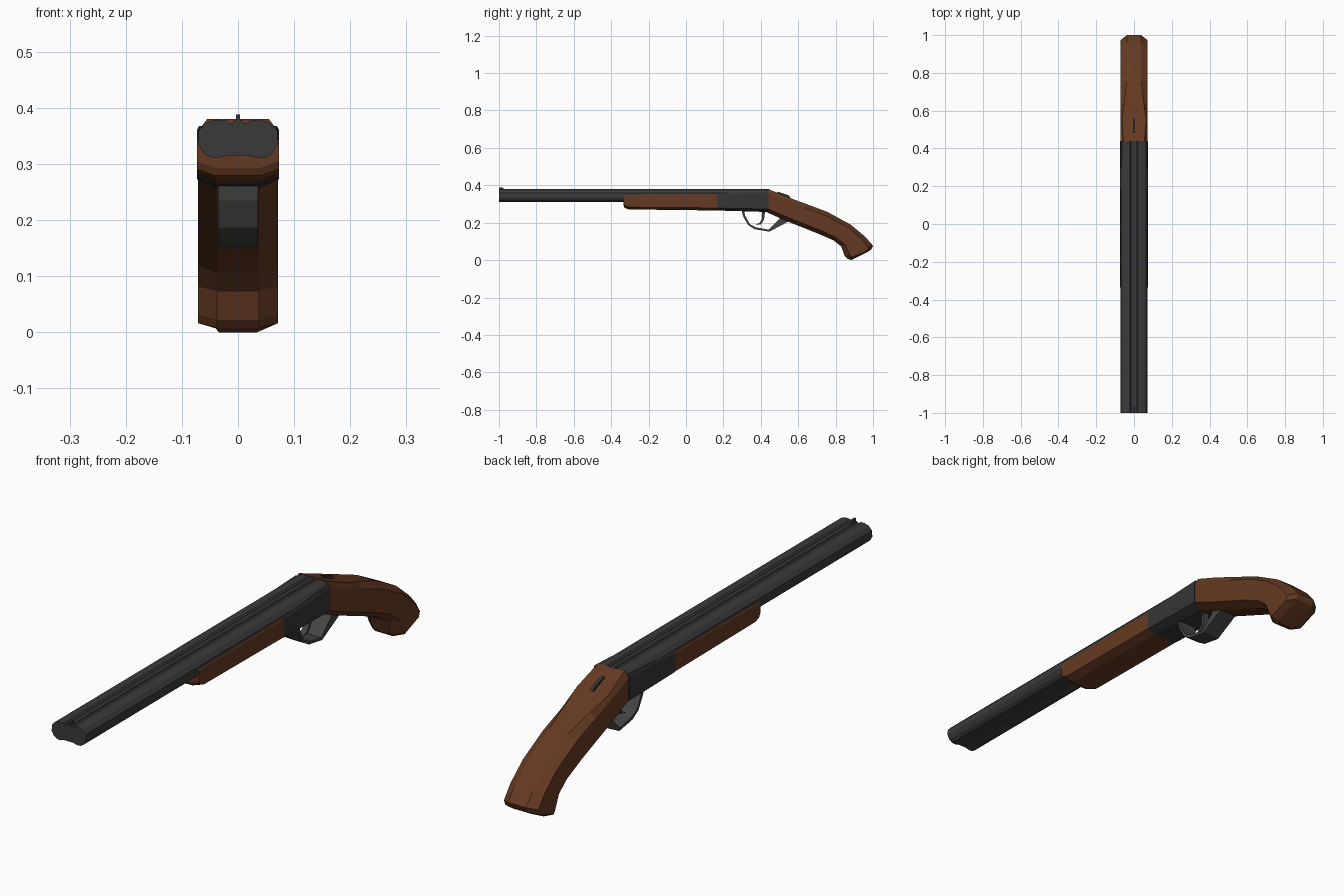
import bpy, bmesh


def material(name, rgb):
    m = bpy.data.materials.new(name)
    m.diffuse_color = (*rgb, 1)
    return m


STEEL = material("dark_steel", (0.042, 0.042, 0.042))
DARK = material("receiver_steel", (0.036, 0.036, 0.036))
GUARD = material("guard_steel", (0.06, 0.062, 0.056))
WOOD = material("wood", (0.13, 0.042, 0.016))


def loft(name, rings, mat):
    """Join equal-length point rings with quads and cap both ends."""
    bm = bmesh.new()
    vs = [[bm.verts.new(p) for p in r] for r in rings]
    n = len(rings[0])
    for a, b in zip(vs, vs[1:]):
        for i in range(n):
            j = (i + 1) % n
            bm.faces.new((a[i], a[j], b[j], b[i]))
    bm.faces.new(vs[0])
    bm.faces.new(vs[-1])
    bmesh.ops.recalc_face_normals(bm, faces=bm.faces)
    me = bpy.data.meshes.new(name)
    bm.to_mesh(me)
    bm.free()
    me.materials.append(mat)
    ob = bpy.data.objects.new(name, me)
    bpy.context.collection.objects.link(ob)
    return ob


def mirrored(half):
    """Right half outline (top to bottom) -> closed symmetric outline."""
    return half + [(-x, z) for x, z in reversed(half)]


def plate(name, profile, half_w, mat):
    """Extrude a side (y, z) profile across x."""
    return loft(name, [[(x, y, z) for y, z in profile] for x in (-half_w, half_w)], mat)


# Twin barrels with a raised rib on top and a shallow valley below
barrel = mirrored([(0.007, 0.378), (0.009, 0.373), (0.017, 0.373), (0.022, 0.378),
                   (0.038, 0.379), (0.057, 0.373), (0.070, 0.359), (0.071, 0.336),
                   (0.062, 0.320), (0.050, 0.312), (0.036, 0.310), (0.018, 0.315)])
loft("barrels", [[(x, y, z) for x, z in barrel] for y in (-1, 0.44)], STEEL)

# Front sight
plate("front_sight", [(-1, 0.37), (-1, 0.388), (-0.98, 0.388), (-0.965, 0.37)], 0.004, STEEL)


def body_ring(y, top, side, bottom, w=0.073):
    half = [(w - 0.004, top), (w, top - 0.008), (w, side), (0.04, bottom)]
    return [(x, y, z) for x, z in mirrored(half)]


# Wooden fore-end with a rounded lower nose
loft("fore_end", [body_ring(-0.335, 0.35, 0.305, 0.293),
                  body_ring(-0.328, 0.352, 0.291, 0.279),
                  body_ring(-0.305, 0.352, 0.283, 0.271),
                  body_ring(0.18, 0.354, 0.279, 0.265),
                  ], WOOD)

# Receiver block
loft("receiver", [body_ring(0.168, 0.356, 0.278, 0.265, 0.0735),
                  body_ring(0.44, 0.368, 0.273, 0.257, 0.0735)], DARK)


# Pistol-grip stock: top point, bottom point, top half width, bottom half width
def stock_ring(top, bottom, wt, wb, w=0.071, inset=0.17):
    def at(t):
        return [a + (b - a) * t for a, b in zip(top, bottom)]
    half = [(wt, top), (w, at(inset)), (w, at(1 - inset)), (wb, bottom)]
    return [(x, *p) for x, p in mirrored(half)]


stock = [((0.440, 0.380), (0.430, 0.257), 0.055, 0.040),
         ((0.550, 0.334), (0.520, 0.216), 0.064, 0.037),
         ((0.640, 0.301), (0.605, 0.182), 0.052, 0.037),
         ((0.755, 0.258), (0.710, 0.140), 0.038, 0.037),
         ((0.880, 0.190), (0.790, 0.105), 0.037, 0.037),
         ((0.960, 0.123), (0.830, 0.073), 0.037, 0.037),
         ((1.000, 0.077), (0.848, 0.022), 0.037, 0.037),
         ((0.990, 0.056), (0.862, 0.008), 0.037, 0.037)]
rings = [stock_ring(*s) for s in stock]
rings.append(stock_ring((0.968, 0.042), (0.885, 0.000), 0.034, 0.034, 0.040))
loft("stock", rings, WOOD)

# Top lever on the tang
plate("top_lever", [(0.485, 0.355), (0.490, 0.366), (0.550, 0.346),
                    (0.560, 0.336), (0.545, 0.330)], 0.006, DARK)

# Trigger guard strap
plate("trigger_guard", [(0.297, 0.268), (0.305, 0.235), (0.332, 0.187), (0.368, 0.165),
                        (0.446, 0.152), (0.560, 0.213), (0.510, 0.230), (0.441, 0.163),
                        (0.374, 0.175), (0.341, 0.193), (0.316, 0.238), (0.310, 0.268)],
      0.036, GUARD)

# Curved trigger
plate("trigger", [(0.408, 0.268), (0.406, 0.222), (0.394, 0.200), (0.373, 0.188),
                  (0.400, 0.191), (0.417, 0.215), (0.424, 0.268)], 0.011, GUARD)
